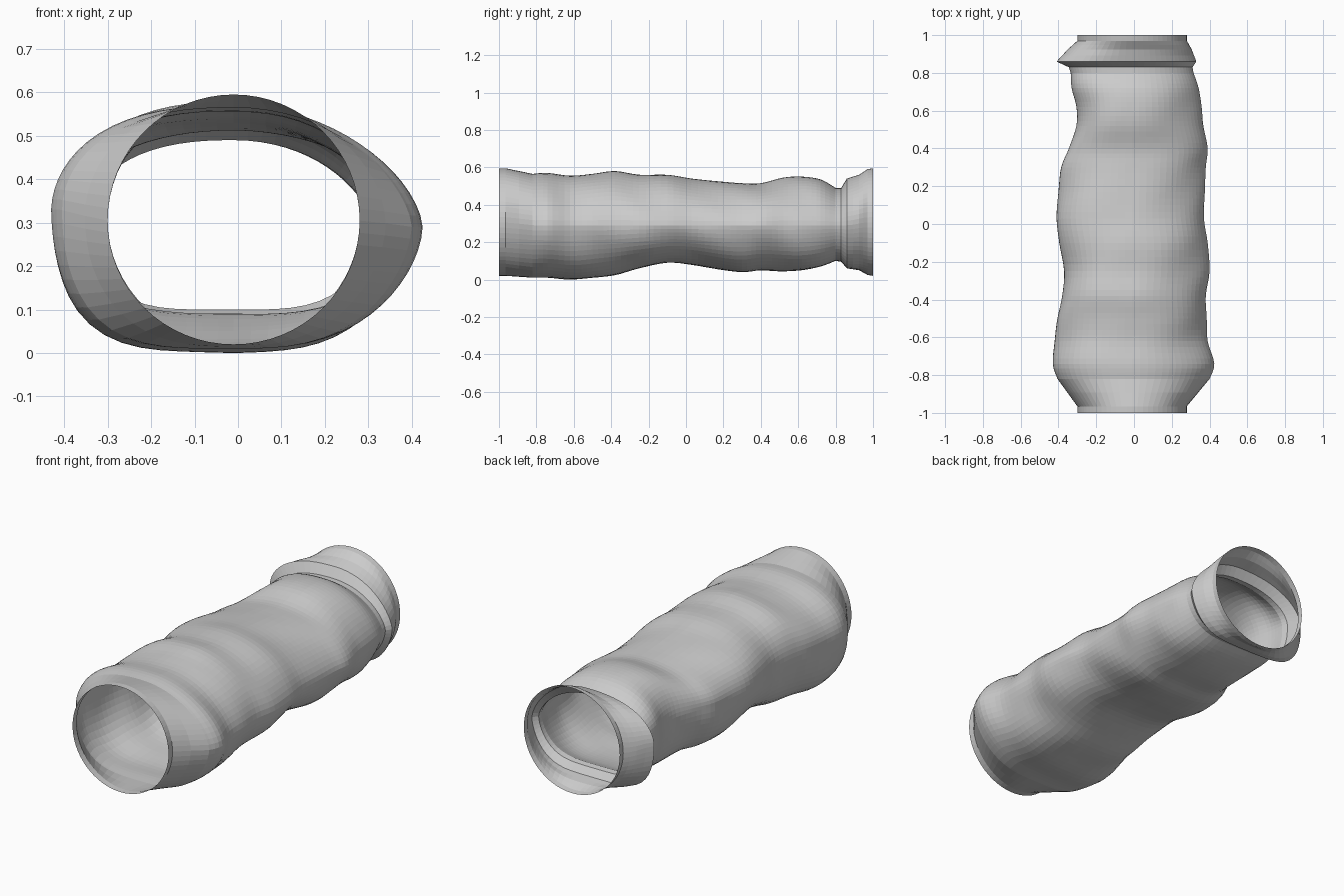
import bpy, bmesh, math

if "Cube" in bpy.data.objects:
    bpy.data.objects.remove(bpy.data.objects["Cube"])

# Stations along the sleeve: y, left x, right x, bottom z, top z
ST = [
    (-1.00, -.30, .28, .02, .595), (-.965, -.30, .28, .02, .595),
    (-.82, -.405, .40, .01, .565), (-.74, -.43, .425, .01, .57),
    (-.62, -.42, .39, .00, .555), (-.50, -.405, .385, .01, .565),
    (-.38, -.38, .38, .025, .58), (-.25, -.37, .40, .06, .56),
    (-.10, -.395, .39, .09, .56), (.03, -.41, .37, .08, .54),
    (.17, -.40, .375, .055, .525), (.30, -.385, .38, .04, .515),
    (.40, -.345, .39, .05, .515), (.52, -.305, .367, .045, .545),
    (.62, -.305, .358, .05, .55), (.72, -.33, .342, .07, .535),
    (.80, -.335, .315, .10, .49), (.83, -.345, .31, .095, .49),
    (.86, -.41, .33, .06, .54), (.925, -.35, .305, .05, .56),
    (.97, -.30, .28, .025, .59), (1.00, -.30, .28, .02, .595),
]
SIDES = 64
# Corner shapes |x|^p + |z|^q = 1, keyed by (right, up)
CORNER = {(1, 1): (2.0, 1.55), (1, 0): (3.0, 1.55),
          (0, 1): (2.5, 2.0), (0, 0): (3.8, 2.2)}


def spline(a, b, c, d, t):
    return 0.5 * (2*b + (c-a)*t + (2*a-5*b+4*c-d)*t*t + (3*b-a-3*c+d)*t**3)


def smoothstep(a, b, v):
    t = max(0, min(1, (v-a) / (b-a)))
    return t*t*(3 - 2*t)


def reach(c, q, ex, ez):
    # radius at which the ray (c, q) meets the corner curve
    lo, hi = 0.5, 1.5
    for _ in range(20):
        m = (lo + hi) / 2
        if (m*abs(c))**ex + (m*abs(q))**ez < 1:
            lo = m
        else:
            hi = m
    return lo


# Smooth body rows, straight rows on the two end collars
rows = []
for i in range(len(ST) - 1):
    body = 2 <= i <= 15
    n = 4 if body else 2
    for k in range(n):
        t = k / n
        if body:
            p = [ST[max(2, i-1)], ST[i], ST[i+1], ST[min(16, i+2)]]
            rows.append([spline(*v, t) for v in zip(*p)])
        else:
            rows.append([u + (v-u)*t for u, v in zip(ST[i], ST[i+1])])
rows.append(list(ST[-1]))


def section(y, xl, xr, zb, zt):
    # lopsided section: boxy lower left, pinched right, round at the ends
    s = smoothstep(-.97, -.80, y) * (1 - smoothstep(.86, .97, y))
    rear = smoothstep(.3, .8, y)
    fold = smoothstep(-.85, -.6, y) * (1 - smoothstep(.6, .82, y))
    cx = -.01
    pts = []
    for k in range(SIDES):
        a = 2 * math.pi * k / SIDES
        c, q = math.cos(a), math.sin(a)
        right, up = int(c > 0), int(q > 0)
        p, e = CORNER[right, up]
        if not up:
            p += .8 * rear
        r = reach(c, q, 2 + s*(p-2), 2 + s*(e-2))
        # shallow diagonal creases between the four extremes
        r *= 1 + .018 * fold * abs(math.sin(2*a)) * math.sin(15*y + 3*a)
        zm = .305 + s * (-.02 * c + .005)
        x = cx + r*c * ((xr-cx) if right else (cx-xl))
        z = zm + r*q * ((zt-zm) if up else (zm-zb))
        pts.append((x, y, max(0, z)))
    return pts


# Open crumpled sleeve
bm = bmesh.new()
loops = [[bm.verts.new(p) for p in section(*r)] for r in rows]
for a, b in zip(loops, loops[1:]):
    for k in range(SIDES):
        j = (k + 1) % SIDES
        bm.faces.new((a[k], a[j], b[j], b[k]))
bmesh.ops.recalc_face_normals(bm, faces=bm.faces)
mesh = bpy.data.meshes.new("sleeve")
bm.to_mesh(mesh)
bm.free()
sleeve = bpy.data.objects.new("sleeve", mesh)
bpy.context.collection.objects.link(sleeve)
